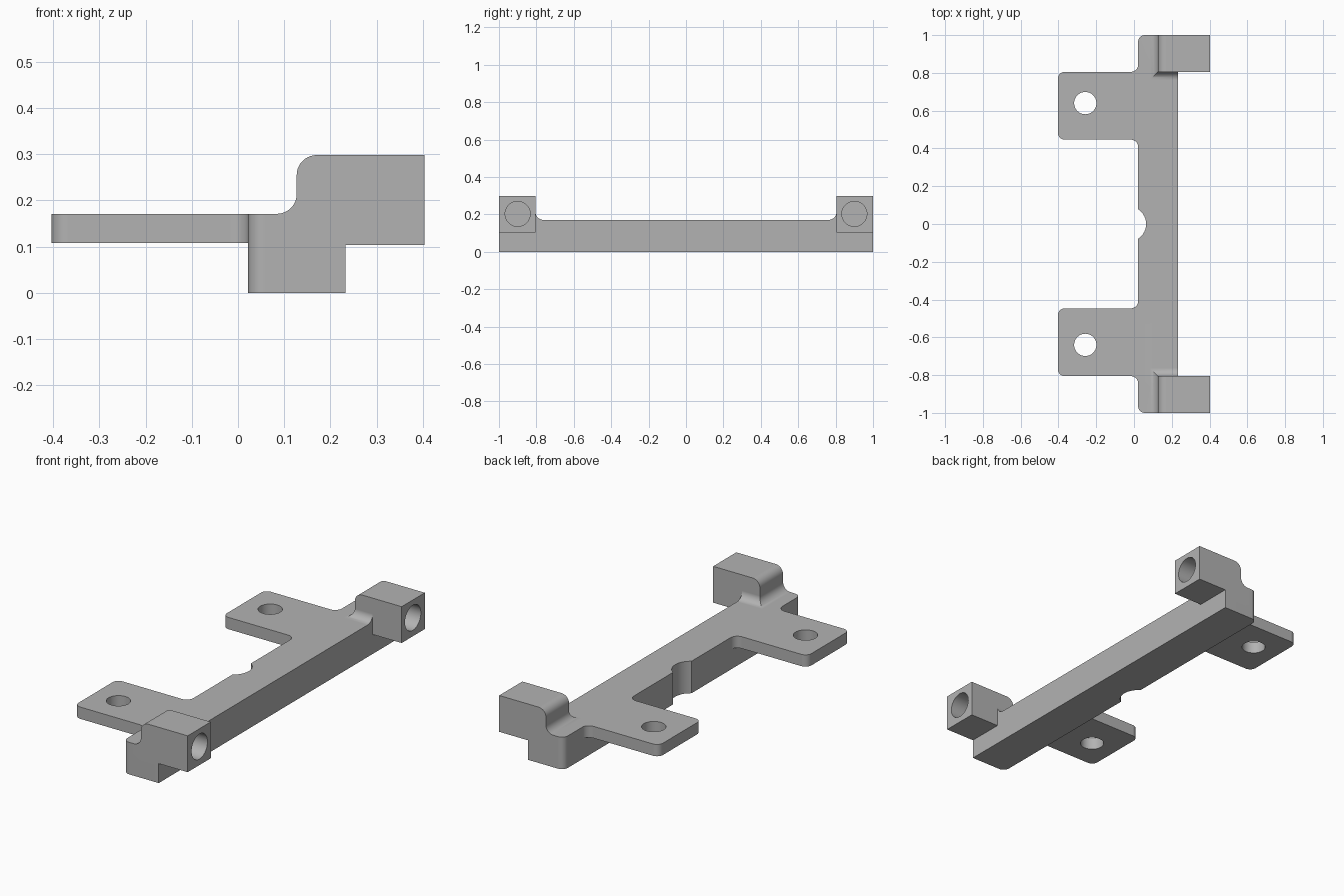
import bpy, bmesh, math
from mathutils import Vector

cube = bpy.data.objects.get("Cube")
if cube:
    bpy.data.objects.remove(cube, do_unlink=True)

grey = bpy.data.materials.new("plain_grey")
grey.use_nodes = True
COLOR = (0.45, 0.45, 0.45, 1)
grey.diffuse_color = COLOR
grey.node_tree.nodes["Principled BSDF"].inputs["Base Color"].default_value = COLOR

# Main dimensions
BAR_L, BAR_R, BAR_TOP = 0.022, 0.232, 0.171
BLOCK_L, BLOCK_R, BLOCK_LOW, BLOCK_TOP = 0.127, 0.403, 0.104, 0.298
INNER, END = 0.805, 1.0
FILLET = 0.043
STEPS = 10


def rounded(corners):
    """Outline from right-angled corners (x, y, radius)."""
    pts = []
    for i, (x, y, r) in enumerate(corners):
        p = Vector((x, y))
        if r == 0:
            pts.append(p)
            continue
        u = (Vector(corners[i - 1][:2]) - p).normalized()
        v = (Vector(corners[(i + 1) % len(corners)][:2]) - p).normalized()
        c = p + (u + v) * r
        for k in range(STEPS + 1):
            a = math.pi / 2 * k / STEPS
            pts.append(c - v * r * math.cos(a) - u * r * math.sin(a))
    return pts


def circle(x, y, r, n=48):
    return [(x + r * math.cos(math.tau * k / n), y + r * math.sin(math.tau * k / n))
            for k in range(n)]


def loft(name, rings):
    """Closed solid through a stack of equal rings."""
    bm = bmesh.new()
    loops = [[bm.verts.new(p) for p in ring] for ring in rings]
    for a, b in zip(loops, loops[1:]):
        for i in range(len(a)):
            j = (i + 1) % len(a)
            bm.faces.new((a[i], a[j], b[j], b[i]))
    bm.faces.new(loops[0])
    bm.faces.new(loops[-1])
    bmesh.ops.recalc_face_normals(bm, faces=bm.faces)
    mesh = bpy.data.meshes.new(name)
    bm.to_mesh(mesh)
    bm.free()
    mesh.materials.append(grey)
    ob = bpy.data.objects.new(name, mesh)
    bpy.context.collection.objects.link(ob)
    return ob


def prism(name, pts, lo, hi, axis):
    place = {"x": lambda a, b, t: (t, a, b),
             "y": lambda a, b, t: (a, t, b),
             "z": lambda a, b, t: (a, b, t)}[axis]
    return loft(name, [[place(a, b, t) for a, b in pts] for t in (lo, hi)])


def combine(target, tool, operation):
    mod = target.modifiers.new(operation.lower(), "BOOLEAN")
    mod.operation, mod.solver, mod.object = operation, "EXACT", tool
    graph = bpy.context.evaluated_depsgraph_get()
    mesh = bpy.data.meshes.new_from_object(target.evaluated_get(graph))
    target.modifiers.clear()
    target.data = mesh
    bpy.data.objects.remove(tool, do_unlink=True)


# Long bar
bracket = prism("mounting_bracket", rounded([
    (BAR_L, -END, 0.035), (BAR_R, -END, 0), (BAR_R, END, 0), (BAR_L, END, 0.035)]),
    0, BAR_TOP, "z")

solids, cutters = [], []
for s in (-1, 1):
    # Screw tab with filleted root
    tab = rounded([(-0.403, 0.447, 0.035), (BAR_L, 0.447, 0.04), (BAR_L, 0.39, 0),
                   (0.1, 0.39, 0), (0.1, 0.87, 0), (BAR_L, 0.87, 0),
                   (BAR_L, INNER, 0.04), (-0.403, INNER, 0.035)])
    solids.append(prism("screw_tab", [(x, s * y) for x, y in tab], 0.108, BAR_TOP, "z"))
    cutters.append(prism("screw_hole", circle(-0.258, s * 0.64, 0.059), 0, 0.3, "z"))

    # End block with rounded upper edge
    block = rounded([(BLOCK_L, BLOCK_LOW, 0), (BLOCK_R, BLOCK_LOW, 0),
                     (BLOCK_R, BLOCK_TOP, 0), (BLOCK_L, BLOCK_TOP, 0.043)])
    solids.append(prism("end_block", block, s * INNER, s * END, "y"))
    cutters.append(prism("bore", circle(s * 0.9, 0.203, 0.067), 0.18, 0.5, "x"))

    # Mitred fillet around the foot of the block
    levels = [(FILLET, 0.13)]
    for k in range(STEPS + 1):
        a = math.pi / 2 * k / STEPS
        levels.append((FILLET * (1 - math.sin(a)), BAR_TOP + FILLET * (1 - math.cos(a))))
    solids.append(loft("foot_fillet", [
        [(BLOCK_L - d, s * (INNER - d), z), (BAR_R, s * (INNER - d), z),
         (BAR_R, s * END, z), (BLOCK_L - d, s * END, z)] for d, z in levels]))

# Shallow round notch in the middle of the bar
cutters.append(prism("notch", circle(-0.029, 0, 0.093, 64), -0.1, 0.4, "z"))

for ob in solids:
    combine(bracket, ob, "UNION")
for ob in cutters:
    combine(bracket, ob, "DIFFERENCE")

# Smooth curved faces, crisp edges
bpy.ops.object.select_all(action="DESELECT")
bracket.select_set(True)
bpy.context.view_layer.objects.active = bracket
bpy.ops.object.shade_smooth_by_angle(angle=math.radians(30))
weighted = bracket.modifiers.new("weighted_normals", "WEIGHTED_NORMAL")
weighted.keep_sharp = True
